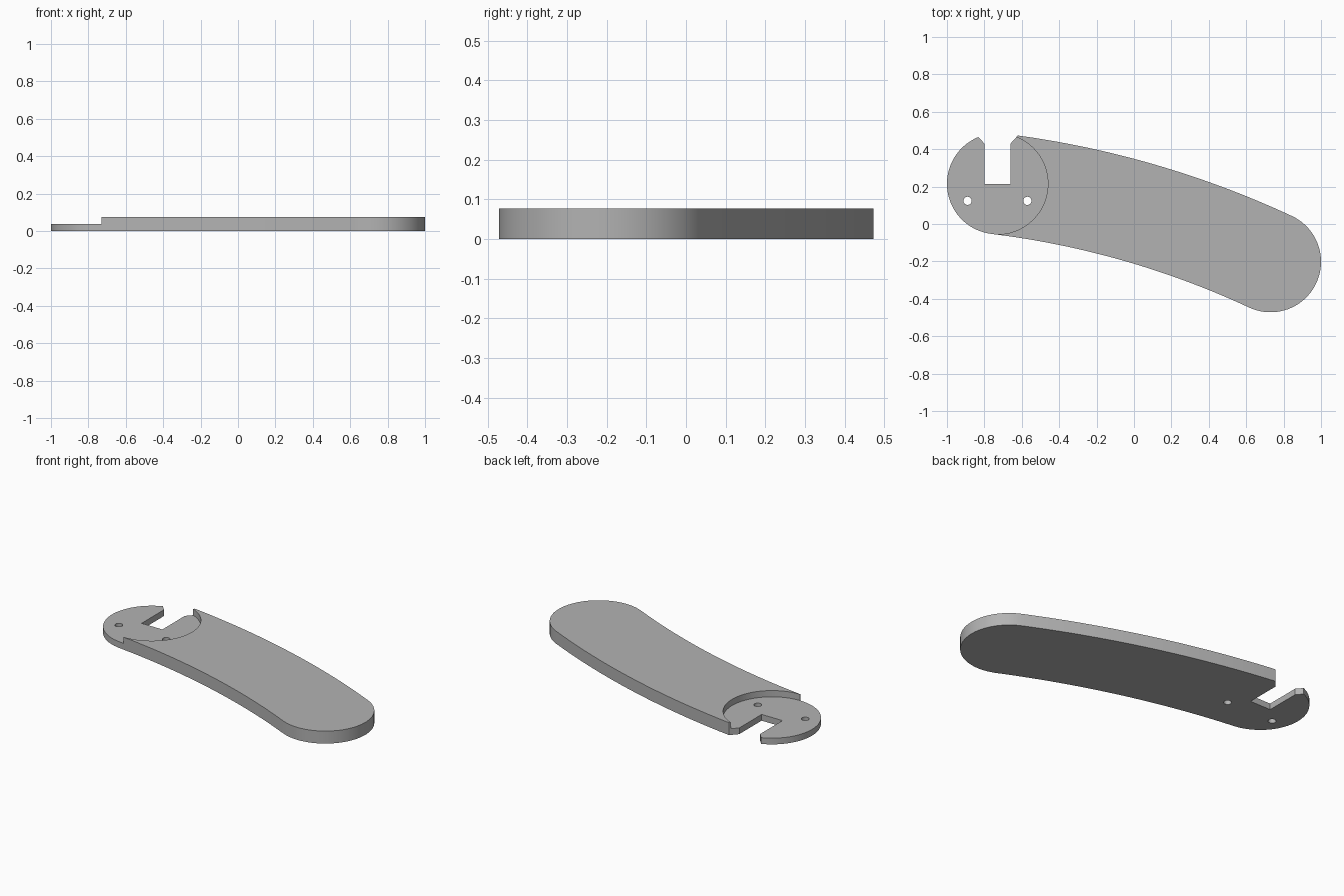
import bpy, bmesh
from math import radians, sin, cos, atan2, hypot
from mathutils import Vector

if "Cube" in bpy.data.objects:
    bpy.data.objects.remove(bpy.data.objects["Cube"])

R = 0.27                      # radius of both rounded ends
THICK, LEDGE = 0.076, 0.038   # full height, height of the recessed head
HEAD = Vector((-0.73, 0.215))
TAIL = Vector((0.73, -0.202))
BEND = radians(9)             # half angle swept by the curved body

grey = bpy.data.materials.new("plain grey")
grey.use_nodes = True
grey.diffuse_color = (0.45, 0.45, 0.45, 1)
grey.node_tree.nodes["Principled BSDF"].inputs["Base Color"].default_value = (0.45, 0.45, 0.45, 1)


def arc(centre, radius, start, end, steps):
    return [(centre[0] + radius * cos(a), centre[1] + radius * sin(a))
            for a in (start + (end - start) * i / steps for i in range(steps + 1))]


def prism(name, points, z0, z1):
    """Extrude a closed outline from z0 to z1."""
    bm = bmesh.new()
    face = bm.faces.new([bm.verts.new((x, y, z0)) for x, y in points])
    grown = bmesh.ops.extrude_face_region(bm, geom=[face])
    verts = [v for v in grown["geom"] if isinstance(v, bmesh.types.BMVert)]
    bmesh.ops.translate(bm, verts=verts, vec=(0, 0, z1 - z0))
    bmesh.ops.recalc_face_normals(bm, faces=bm.faces)
    mesh = bpy.data.meshes.new(name)
    bm.to_mesh(mesh)
    bm.free()
    mesh.materials.append(grey)
    obj = bpy.data.objects.new(name, mesh)
    bpy.context.collection.objects.link(obj)
    return obj


# Curved body: two concentric arcs joined by rounded ends
chord = TAIL - HEAD
slope = atan2(chord.y, chord.x)
bend_radius = hypot(*chord) / 2 / sin(BEND)
drop = bend_radius * cos(BEND)
pivot = (HEAD + TAIL) / 2 + drop * Vector((sin(slope), -cos(slope)))
up = slope + radians(90)
a_head, a_tail = up + BEND, up - BEND
half = radians(180)
outline = (arc(pivot, bend_radius + R, a_head, a_tail, 32)[:-1]
           + arc(TAIL, R, a_tail, a_tail - half, 40)[:-1]
           + arc(pivot, bend_radius - R, a_tail, a_head, 32)[:-1]
           + arc(HEAD, R, a_head + half, a_head, 40)[:-1])
handle = prism("handle_plate", outline, 0, THICK)

# Cutters: round recess over the head, flared slot, two screw holes
hx, hy = HEAD
recess = arc(HEAD, R, -half / 2, half / 2, 40) + [(hx, 0.7), (-1.2, 0.7), (-1.2, -0.3), (hx, -0.3)]
slot_half = [(0.07, hy), (0.07, 0.43), (0.14, 0.508), (0.14, 0.6)]
slot = [(hx + x, y) for x, y in slot_half] + [(hx - x, y) for x, y in reversed(slot_half)]
cutters = [prism("recess_cutter", recess, LEDGE, 0.2),
           prism("slot_cutter", slot, -0.1, 0.3)]
for side in (-1, 1):
    hole = arc((hx + side * 0.16, 0.124), 0.022, 0, 2 * half, 24)[:-1]
    cutters.append(prism("hole_cutter", hole, -0.1, 0.3))

bpy.context.view_layer.objects.active = handle
handle.select_set(True)
for cutter in cutters:
    cutter.hide_render = True
    mod = handle.modifiers.new("cut", 'BOOLEAN')
    mod.operation, mod.solver, mod.object = 'DIFFERENCE', 'EXACT', cutter
    bpy.ops.object.modifier_apply(modifier=mod.name)
    bpy.data.objects.remove(cutter)

bpy.ops.object.shade_smooth_by_angle(angle=radians(30))
